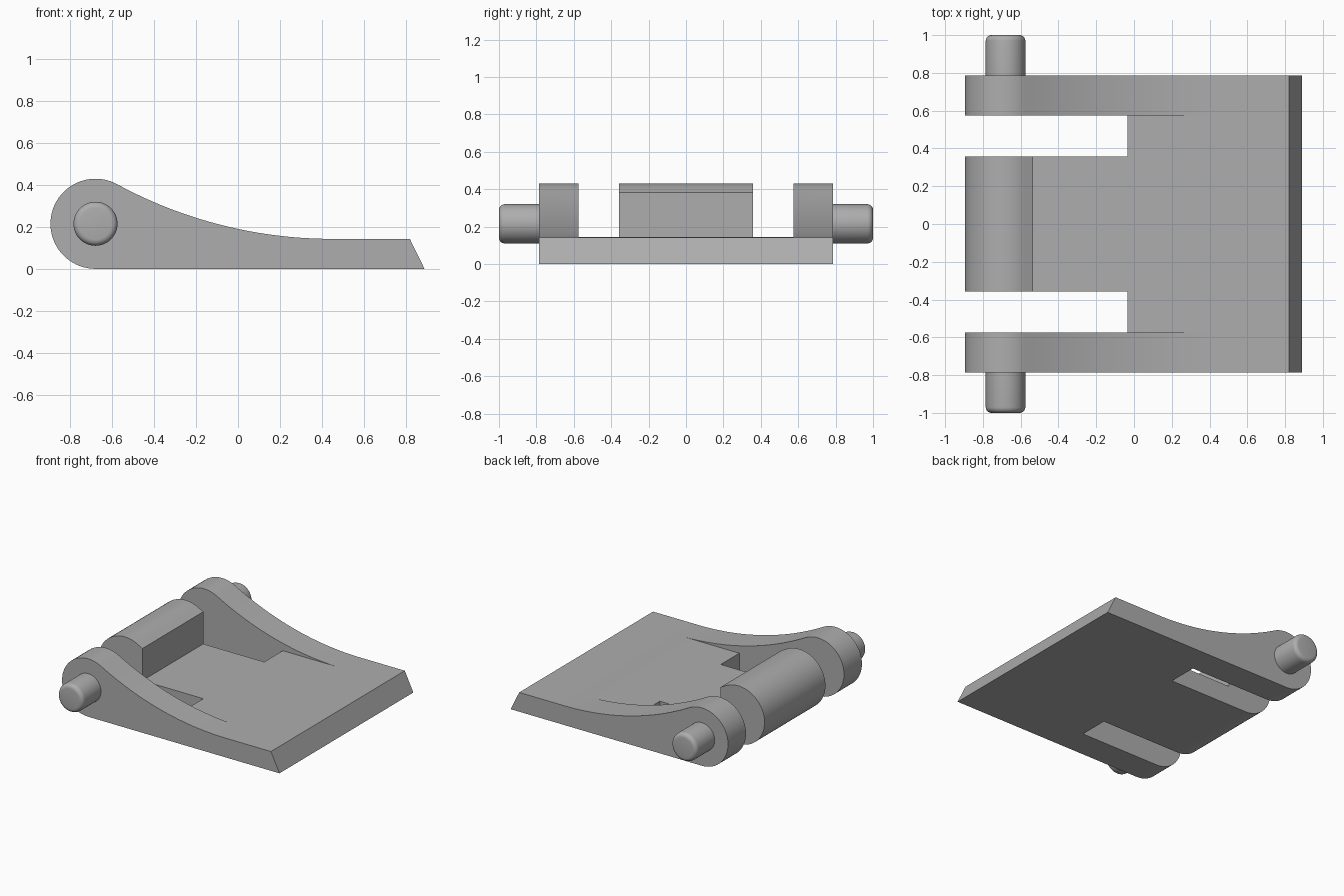
import bpy, bmesh
from math import radians, pi, sin, cos, atan2, hypot
from mathutils import Matrix, Vector

cube = bpy.data.objects.get("Cube")
if cube:
    bpy.data.objects.remove(cube, do_unlink=True)

mat = bpy.data.materials.new("plain grey")
mat.use_nodes = True
grey = (0.42, 0.42, 0.42, 1)
mat.diffuse_color = grey
mat.node_tree.nodes["Principled BSDF"].inputs["Base Color"].default_value = grey

PIVOT_X, RADIUS = -0.68, 0.215      # hinge barrel
THICK, HALF_WIDTH = 0.143, 0.785    # plate
ARM_INNER, KNUCKLE = 0.575, 0.357   # inner faces of the slots


def make_object(name, bm):
    bmesh.ops.recalc_face_normals(bm, faces=bm.faces)
    mesh = bpy.data.meshes.new(name)
    bm.to_mesh(mesh)
    bm.free()
    mesh.materials.append(mat)
    ob = bpy.data.objects.new(name, mesh)
    bpy.context.collection.objects.link(ob)
    return ob


def select(ob):
    bpy.ops.object.select_all(action='DESELECT')
    ob.select_set(True)
    bpy.context.view_layer.objects.active = ob


def extrude_profile(name, points, half):
    bm = bmesh.new()
    face = bm.faces.new([bm.verts.new((x, -half, z)) for x, z in points])
    new = bmesh.ops.extrude_face_region(bm, geom=[face])["geom"]
    moved = [v for v in new if isinstance(v, bmesh.types.BMVert)]
    bmesh.ops.translate(bm, verts=moved, vec=(0, 2 * half, 0))
    return make_object(name, bm)


def cut_box(target, lo, hi):
    bm = bmesh.new()
    lo, hi = Vector(lo), Vector(hi)
    bmesh.ops.create_cube(bm, size=1, matrix=Matrix.Translation((lo + hi) / 2)
                          @ Matrix.Diagonal((hi - lo).to_4d()))
    cutter = make_object("cutter", bm)
    cutter.hide_render = True
    select(target)
    mod = target.modifiers.new("cut", 'BOOLEAN')
    mod.operation, mod.solver, mod.object = 'DIFFERENCE', 'EXACT', cutter
    bpy.ops.object.modifier_apply(modifier=mod.name)
    bpy.data.objects.remove(cutter, do_unlink=True)


# Side profile: barrel, then a concave sweep tangent to barrel and plate
sweep_end = 0.45
run = sweep_end - PIVOT_X
sweep_r = (run**2 + (THICK - RADIUS)**2 - RADIUS**2) / (2 * (2 * RADIUS - THICK))
centre_z = THICK + sweep_r
tangent = atan2(centre_z - RADIUS, run)
profile = []
for i in range(41):
    a = 1.5 * pi + (tangent - pi / 2 - pi) * i / 40
    profile.append((PIVOT_X + RADIUS * cos(a), RADIUS + RADIUS * sin(a)))
for i in range(1, 25):
    a = tangent + pi + (pi / 2 - tangent) * i / 24
    profile.append((sweep_end + sweep_r * cos(a), centre_z + sweep_r * sin(a)))
profile += [(0.82, THICK), (0.89, 0)]
body = extrude_profile("hinge_plate", profile, HALF_WIDTH)

# Recess between the arms, and the two open slots beside the knuckle
cut_box(body, (-0.535, -ARM_INNER, THICK + 0.0002), (0.6, ARM_INNER, 0.6))
for side in (-1, 1):
    ys = sorted((side * KNUCKLE, side * ARM_INNER))
    cut_box(body, (-1.2, ys[0], -0.2), (-0.035, ys[1], 0.7))
select(body)
bpy.ops.object.shade_smooth_by_angle(angle=radians(25))

# Pivot pins with rounded outer ends
for side, name in ((-1, "front_pin"), (1, "back_pin")):
    bm = bmesh.new()
    bmesh.ops.create_cone(bm, cap_ends=True, segments=48, radius1=0.105,
                          radius2=0.105, depth=0.25,
                          matrix=Matrix.Translation((PIVOT_X, side * 0.875, RADIUS))
                          @ Matrix.Rotation(pi / 2, 4, 'X'))
    rim = [e for e in bm.edges if all(side * v.co.y > 0.99 for v in e.verts)]
    bmesh.ops.bevel(bm, geom=rim, offset=0.03, segments=5, profile=0.5,
                    affect='EDGES')
    pin = make_object(name, bm)
    select(pin)
    bpy.ops.object.shade_smooth_by_angle(angle=radians(30))
